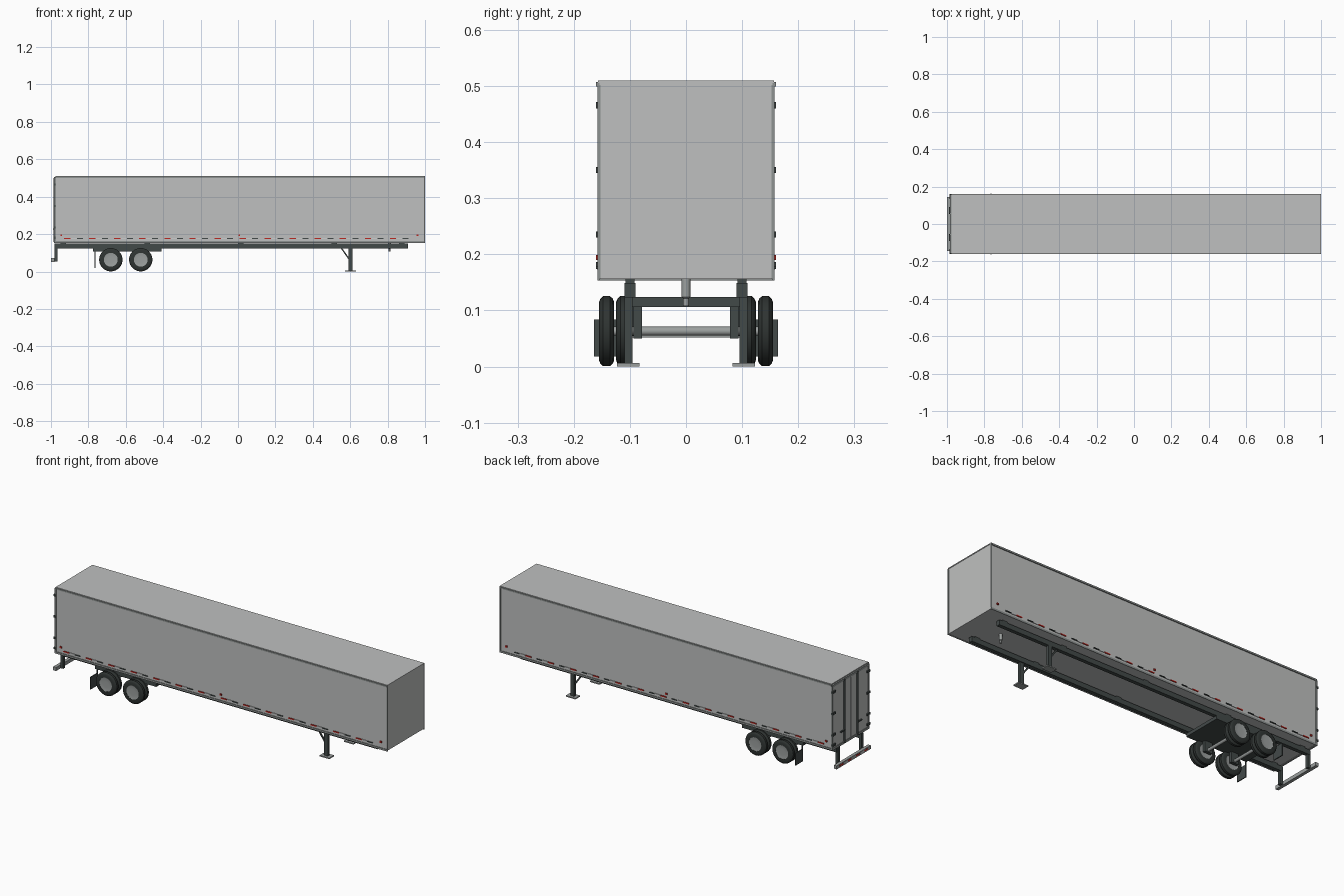
import bpy, bmesh, math
from mathutils import Vector, Matrix

old = bpy.data.objects.get("Cube")
if old:
    bpy.data.objects.remove(old, do_unlink=True)


def material(name, r, g, b):
    m = bpy.data.materials.new(name)
    m.use_nodes = True
    m.diffuse_color = (r, g, b, 1)
    m.node_tree.nodes["Principled BSDF"].inputs["Base Color"].default_value = (r, g, b, 1)
    return m


BODY = material("pale grey panel", .52, .53, .525)
TRIM = material("mid grey trim", .27, .29, .285)
STEEL = material("light steel", .33, .35, .345)
FRAME = material("dark chassis", .055, .068, .066)
RUBBER = material("black rubber", .028, .034, .032)
RED = material("red reflector", .5, .02, .015)
WHITE = material("white reflector", .6, .61, .61)


def add_object(name, bm, mat):
    bmesh.ops.recalc_face_normals(bm, faces=bm.faces)
    me = bpy.data.meshes.new(name)
    bm.to_mesh(me)
    bm.free()
    me.materials.append(mat)
    ob = bpy.data.objects.new(name, me)
    bpy.context.collection.objects.link(ob)
    return ob


def boxes(name, mat, spans, both_sides=False):
    """One object from boxes, each (x0, x1, y0, y1, z0, z1)."""
    bm = bmesh.new()
    for x0, x1, y0, y1, z0, z1 in spans:
        for s in ((1, -1) if both_sides else (1,)):
            place = Matrix.Translation(((x0 + x1) / 2, s * (y0 + y1) / 2, (z0 + z1) / 2))
            size = Matrix.Diagonal((x1 - x0, y1 - y0, z1 - z0, 1))
            bmesh.ops.create_cube(bm, size=1, matrix=place @ size)
    return add_object(name, bm, mat)


def lathe(name, mat, profile, centre, segments=32):
    """Spin (radius, y) points about the y axis."""
    bm = bmesh.new()
    verts = [bm.verts.new((r, y, 0)) for r, y in profile]
    edges = [bm.edges.new(pair) for pair in zip(verts, verts[1:])]
    bmesh.ops.spin(bm, geom=verts + edges, cent=(0, 0, 0), axis=(0, 1, 0),
                   angle=math.tau, steps=segments)
    bmesh.ops.remove_doubles(bm, verts=bm.verts, dist=1e-5)
    bmesh.ops.translate(bm, verts=bm.verts, vec=centre)
    ob = add_object(name, bm, mat)
    bpy.ops.object.select_all(action='DESELECT')
    ob.select_set(True)
    bpy.context.view_layer.objects.active = ob
    bpy.ops.object.shade_smooth_by_angle(angle=math.radians(35))
    return ob


def strut(name, mat, a, b, width):
    a, b = Vector(a), Vector(b)
    turn = (b - a).to_track_quat('Z', 'Y').to_matrix().to_4x4()
    bm = bmesh.new()
    bmesh.ops.create_cube(bm, size=1, matrix=Matrix.Translation((a + b) / 2) @ turn
                          @ Matrix.Diagonal((width, width, (b - a).length, 1)))
    return add_object(name, bm, mat)


# Cargo box with its rails and corner posts
boxes("cargo_box", BODY, [(-.975, .998, -.155, .155, .156, .506)])
boxes("roof", BODY, [(-.977, 1, -.157, .157, .505, .51)])
boxes("top_rails", TRIM, [(-.977, 1, .154, .16, .499, .507)], True)
boxes("bottom_rails", TRIM, [(-.977, 1, .154, .158, .153, .163)], True)
boxes("front_corner_posts", TRIM, [(.994, 1, .152, .1575, .156, .502)], True)

# Rear frame, doors, lock rods and hinges
boxes("rear_posts", TRIM, [(-.983, -.973, .147, .158, .153, .503)], True)
boxes("rear_beams", TRIM, [(-.983, -.973, -.15, .15, z, z + .012)
                           for z in (.153, .492)])
boxes("rear_doors", BODY, [(-.98, -.974, .002, .147, .165, .492)], True)
boxes("door_seam", FRAME, [(-.978, -.974, -.002, .002, .165, .492)])
boxes("lock_rods", FRAME, [(-.987, -.98, .053, .059, .158, .5)], True)
boxes("rod_handles", FRAME, [(-.988, -.981, .053, .09, .225, .231)], True)
boxes("door_hinges", FRAME, [(-.987, -.977, .134, .16, z, z + .011)
                             for z in (.175, .23, .345, .46)], True)

# Reflective side markings and marker lamps
starts = [-.93 + .134 * i for i in range(14)]
boxes("red_side_strips", RED,
      [(x, x + .034, .154, .1585, .173, .179) for x in starts], True)
boxes("white_side_strips", WHITE,
      [(x + .036, x + .068, .154, .1585, .173, .179) for x in starts], True)
boxes("side_strip_clips", FRAME,
      [(x + .068, x + .1, .154, .16, .174, .178) for x in starts], True)
boxes("side_lamps", RED, [(x - .005, x + .005, .154, .16, .19, .199)
                          for x in (-.945, .007, .96)], True)

# Chassis rails, coupling pin and suspension carriage
boxes("chassis_rails", FRAME, [(-.975, .91, .09, .11, .123, .149)], True)
boxes("rail_packers", FRAME, [(x, x + .03, .092, .108, .147, .157)
                              for x in (-.95, -.5, 0, .5, .86)], True)
pin = lathe("coupling_pin", STEEL, [(0, -.01), (.005, -.01), (.005, .003), (.008, .006),
                                    (.008, .05), (0, .05)], (0, 0, 0), 16)
pin.rotation_euler.x = math.pi / 2
pin.location = (.81, 0, .118)
boxes("suspension_carriage", FRAME, [(-.775, -.41, -.11, .11, .106, .124)])
boxes("suspension_hangers", FRAME, [(x - .022, x + .022, .078, .094, .05, .11)
                                    for x in (-.68, -.52)], True)

# Dual wheels on two axles
TYRE = [(.037, -.0135), (.052, -.0135), (.058, -.011), (.0625, -.006),
        (.0625, .006), (.058, .011), (.052, .0135), (.037, .0135), (.037, -.0135)]
RIM = [(0, -.011), (.016, -.011), (.034, -.0115), (.038, -.0125),
       (.038, .0125), (.034, .0115), (.016, .011), (0, .011)]
for axle, x in (("rear", -.68), ("front", -.52)):
    lathe(axle + "_axle", STEEL, [(0, -.13), (.008, -.13), (.008, .13), (0, .13)],
          (x, 0, .063), 16)
    for side, s in (("left", 1), ("right", -1)):
        for row, y in (("outer", .1415), ("inner", .111)):
            label = f"{axle}_{side}_{row}_"
            lathe(label + "tyre", RUBBER, TYRE, (x, s * y, .063))
            lathe(label + "rim", STEEL, RIM, (x, s * y, .063))

# Mud flaps
boxes("mud_flaps", FRAME, [(-.768, -.763, .1, .164, .018, .084)], True)
boxes("flap_brackets", FRAME, [(-.768, -.763, .1, .106, .08, .12)], True)

# Landing gear
boxes("landing_legs", FRAME, [(.59, .612, .095, .11, .004, .125)], True)
boxes("landing_feet", STEEL, [(.573, .63, .083, .123, 0, .006)], True)
for side, s in (("left", 1), ("right", -1)):
    strut(side + "_landing_brace", FRAME, (.552, s * .1, .126), (.6, s * .1, .058), .007)

# Rear impact guard
boxes("guard_posts", FRAME, [(-.982, -.966, .092, .108, .054, .149)], True)
boxes("guard_bar", STEEL, [(-.999, -.982, -.145, .145, .052, .071)])
boxes("guard_red_strips", RED, [(-1, -.997, y, y + .03, .058, .066)
                                for y in (.02, .09)], True)
boxes("guard_white_strips", WHITE, [(-1, -.997, y, y + .03, .058, .066)
                                    for y in (.055,)], True)
